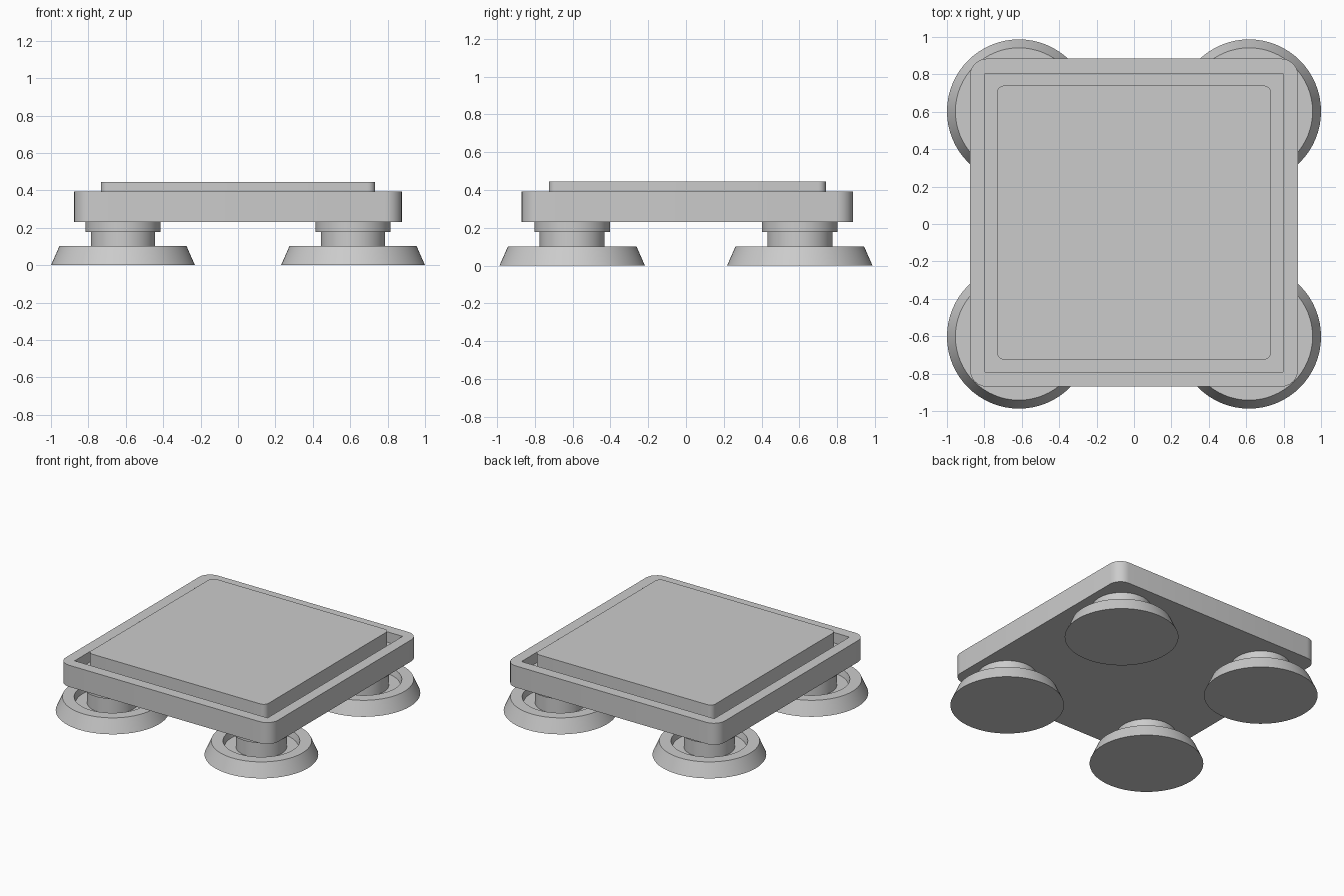
import bpy, bmesh, math

if "Cube" in bpy.data.objects:
    bpy.data.objects.remove(bpy.data.objects["Cube"])

CY = 0.007  # the tray sits a hair behind the centre of the feet


def finish(name, bm, smooth=True):
    bmesh.ops.recalc_face_normals(bm, faces=bm.faces)
    mesh = bpy.data.meshes.new(name)
    bm.to_mesh(mesh)
    bm.free()
    ob = bpy.data.objects.new(name, mesh)
    bpy.context.collection.objects.link(ob)
    if smooth:
        bpy.ops.object.select_all(action='DESELECT')
        ob.select_set(True)
        bpy.context.view_layer.objects.active = ob
        bpy.ops.object.shade_smooth_by_angle(angle=math.radians(30))
    return ob


def slab(name, half, z0, z1, radius=0.0):
    """Square slab with rounded vertical corners."""
    bm = bmesh.new()
    bmesh.ops.create_cube(bm, size=1)
    for v in bm.verts:
        v.co = (v.co.x * 2 * half, v.co.y * 2 * half + CY,
                z0 + (v.co.z + 0.5) * (z1 - z0))
    if radius:
        upright = [e for e in bm.edges
                   if abs(e.verts[0].co.z - e.verts[1].co.z) > 1e-4]
        bmesh.ops.bevel(bm, geom=upright, offset=radius, segments=6,
                        profile=0.5, affect='EDGES')
    return finish(name, bm, smooth=radius > 0)


def lathe(name, profile, x, y, steps=64):
    """Spin an (r, z) profile round a vertical axis."""
    bm = bmesh.new()
    verts = [bm.verts.new((r, 0, z)) for r, z in profile]
    edges = [bm.edges.new(pair) for pair in zip(verts, verts[1:])]
    bmesh.ops.spin(bm, geom=verts + edges, cent=(0, 0, 0), axis=(0, 0, 1),
                   angle=math.tau, steps=steps)
    bmesh.ops.remove_doubles(bm, verts=bm.verts, dist=1e-5)
    ob = finish(name, bm)
    ob.location = (x, y, 0)
    return ob


# tray body with a square-cornered recess
tray = slab("tray", 0.877, 0.232, 0.393, 0.09)
cutter = slab("recess_cutter", 0.797, 0.315, 0.5)
cutter.hide_render = True
cutter.hide_viewport = True
cut = tray.modifiers.new("recess", 'BOOLEAN')
cut.operation = 'DIFFERENCE'
cut.solver = 'EXACT'
cut.object = cutter

# raised plate resting in the recess
slab("top_plate", 0.733, 0.315, 0.445, 0.04)

# dished foot, neck and collar turned as one profile
foot = [(0, 0), (0.385, 0), (0.34, 0.102), (0.26, 0.102), (0.25, 0.055),
        (0.172, 0.055), (0.172, 0.178), (0.2, 0.178), (0.2, 0.232), (0, 0.232)]
for sx, side in ((-1, "left"), (1, "right")):
    for sy, end in ((-1, "front"), (1, "back")):
        lathe(f"{end}_{side}_foot", foot, sx * 0.615, sy * 0.602)
